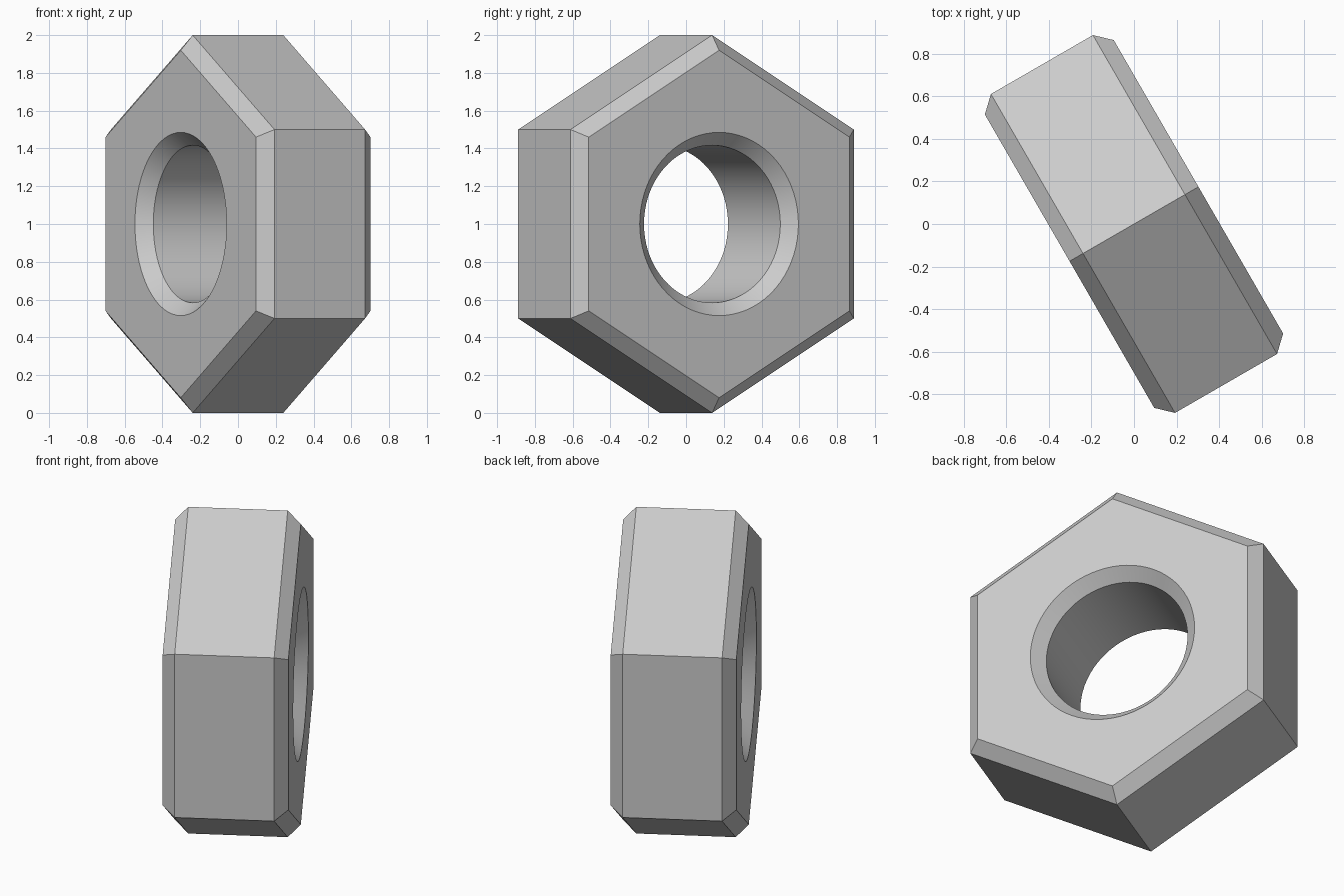
import bpy
import bmesh
from math import cos, pi, radians, sin
from mathutils import Matrix, Vector

if "Cube" in bpy.data.objects:
    bpy.data.objects.remove(bpy.data.objects["Cube"])

SEGMENTS = 72
SIDE = pi / 3
HALF_BODY, HALF_TOTAL = 0.277, 0.35

# Closed cross-section: (radius, position along the axis, is hexagonal)
section = [
    (1.0, -HALF_BODY, True), (1.0, HALF_BODY, True),
    (0.92, HALF_TOTAL, True), (0.485, HALF_TOTAL, False),
    (0.417, HALF_BODY, False), (0.417, -HALF_BODY, False),
    (0.485, -HALF_TOTAL, False), (0.92, -HALF_TOTAL, True),
]


def make_ring(bm, radius, height, hexagonal):
    """Add a ring of vertices, either round or six-sided."""
    ring = []
    for i in range(SEGMENTS):
        a = 2 * pi * i / SEGMENTS
        r = radius
        if hexagonal:
            r *= cos(SIDE / 2) / cos(a % SIDE - SIDE / 2)
        ring.append(bm.verts.new((r * cos(a), r * sin(a), height)))
    return ring


# Hex nut: join the rings into a closed, chamfered body with a bore
bm = bmesh.new()
rings = [make_ring(bm, *row) for row in section]
for a, b in zip(rings, rings[1:] + rings[:1]):
    for i in range(SEGMENTS):
        j = (i + 1) % SEGMENTS
        bm.faces.new((a[i], a[j], b[j], b[i]))

# Stand the nut on a corner with its axis turned in plan
axis = Vector((cos(radians(30)), sin(radians(30)), 0))
up = Vector((0, 0, 1))
turn = Matrix((up, axis.cross(up), axis)).transposed().to_4x4()
bm.transform(Matrix.Translation(up) @ turn)
bmesh.ops.recalc_face_normals(bm, faces=bm.faces)

mesh = bpy.data.meshes.new("hex_nut")
bm.to_mesh(mesh)
bm.free()
nut = bpy.data.objects.new("hex_nut", mesh)
bpy.context.collection.objects.link(nut)

# Plain grey metal
grey = bpy.data.materials.new("light_grey")
grey.use_nodes = True
color = (0.6, 0.6, 0.6, 1)
grey.diffuse_color = color
grey.node_tree.nodes["Principled BSDF"].inputs["Base Color"].default_value = color
mesh.materials.append(grey)

# Smooth bore, crisp chamfers and corners
bpy.context.view_layer.objects.active = nut
nut.select_set(True)
bpy.ops.object.shade_smooth_by_angle(angle=radians(30))
